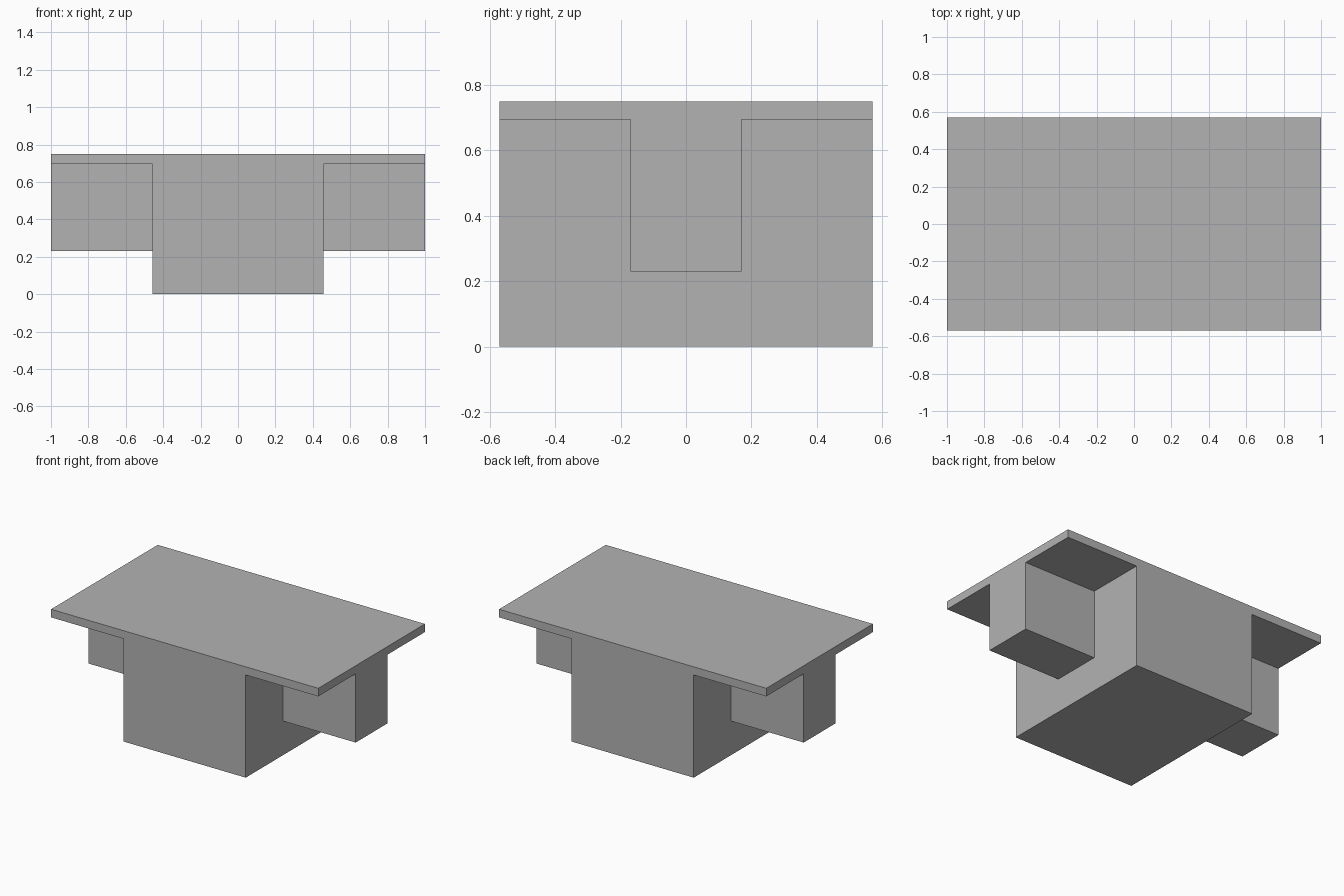
import bpy
import bmesh

default = bpy.data.objects.get("Cube")
if default:
    bpy.data.objects.remove(default, do_unlink=True)

HALF_X, HALF_Y = 1.0, 0.57      # table top
BODY_X, ARM_Y = 0.457, 0.17     # central block and side arms
TOP, UNDERSIDE, ARM_BOTTOM = 0.75, 0.695, 0.23

grey = bpy.data.materials.new("plain grey")
grey.use_nodes = True
colour = (0.45, 0.45, 0.45, 1.0)
grey.diffuse_color = colour
grey.node_tree.nodes["Principled BSDF"].inputs["Base Color"].default_value = colour

bm = bmesh.new()


def extrude_down(faces, z):
    """Pull a region of faces down to height z and return its new faces."""
    geom = bmesh.ops.extrude_face_region(bm, geom=faces)["geom"]
    for v in geom:
        if isinstance(v, bmesh.types.BMVert):
            v.co.z = z
    return [f for f in geom if isinstance(f, bmesh.types.BMFace)]


def in_body(f):
    return abs(f.calc_center_median().x) < BODY_X


def in_arm(f):
    return abs(f.calc_center_median().y) < ARM_Y


# Table top, divided along the edges of the block and arms
xs = (-HALF_X, -BODY_X, BODY_X, HALF_X)
ys = (-HALF_Y, -ARM_Y, ARM_Y, HALF_Y)
rows = [[bm.verts.new((x, y, TOP)) for x in xs] for y in ys]
plane = [bm.faces.new((rows[j][i], rows[j][i + 1], rows[j + 1][i + 1], rows[j + 1][i]))
         for j in range(3) for i in range(3)]
under = extrude_down(plane, UNDERSIDE)

# Side arms and upper part of the central block
cross = extrude_down([f for f in under if in_body(f) or in_arm(f)], ARM_BOTTOM)

# Lower part of the central block
extrude_down([f for f in cross if in_body(f)], 0.0)

# Merge flat regions into clean faces
bmesh.ops.recalc_face_normals(bm, faces=bm.faces[:])
bmesh.ops.dissolve_limit(bm, angle_limit=0.01, verts=bm.verts[:], edges=bm.edges[:])

mesh = bpy.data.meshes.new("table")
bm.to_mesh(mesh)
bm.free()
mesh.materials.append(grey)
table = bpy.data.objects.new("table", mesh)
bpy.context.collection.objects.link(table)
